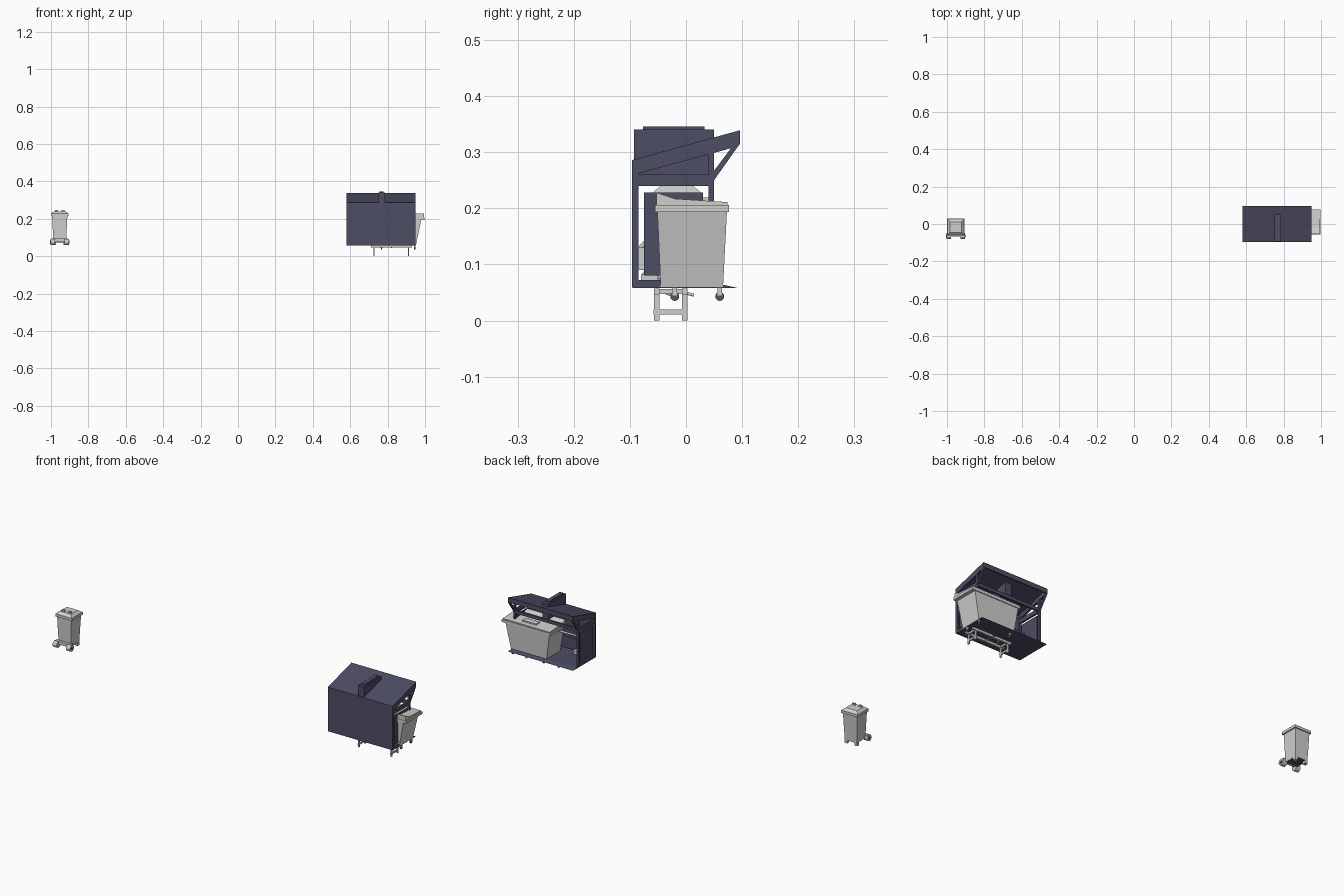
import bpy, bmesh, math
from mathutils import Vector

if "Cube" in bpy.data.objects:
    bpy.data.objects.remove(bpy.data.objects["Cube"])


def material(name, col):
    m = bpy.data.materials.new(name)
    m.diffuse_color = (*col, 1)
    m.use_nodes = True
    m.node_tree.nodes["Principled BSDF"].inputs["Base Color"].default_value = m.diffuse_color
    return m


SLATE = material("slate blue", (0.075, 0.075, 0.13))
GREY = material("light grey", (0.62, 0.62, 0.61))
DARK = material("dark grey", (0.09, 0.09, 0.09))


def finish(name, bm, mat):
    bmesh.ops.recalc_face_normals(bm, faces=bm.faces)
    me = bpy.data.meshes.new(name)
    bm.to_mesh(me)
    bm.free()
    me.materials.append(mat)
    ob = bpy.data.objects.new(name, me)
    bpy.context.collection.objects.link(ob)
    return ob


def loft(name, lower, upper, mat):
    """Solid between two rectangles (x0, x1, y0, y1, z)."""
    bm = bmesh.new()
    rings = []
    for x0, x1, y0, y1, z in (lower, upper):
        rings.append([bm.verts.new(p) for p in
                      ((x0, y0, z), (x1, y0, z), (x1, y1, z), (x0, y1, z))])
    a, b = rings
    bm.faces.new(a)
    bm.faces.new(b)
    for i in range(4):
        j = (i + 1) % 4
        bm.faces.new((a[i], a[j], b[j], b[i]))
    return finish(name, bm, mat)


def box(name, x0, x1, y0, y1, z0, z1, mat):
    return loft(name, (x0, x1, y0, y1, z0), (x0, x1, y0, y1, z1), mat)


def extrude_x(name, profile, x0, x1, mat):
    """Solid from a (y, z) profile, extruded along x."""
    bm = bmesh.new()
    f = bm.faces.new([bm.verts.new((x0, y, z)) for y, z in profile])
    r = bmesh.ops.extrude_face_region(bm, geom=[f])
    bmesh.ops.translate(bm, vec=(x1 - x0, 0, 0),
                        verts=[v for v in r["geom"] if isinstance(v, bmesh.types.BMVert)])
    return finish(name, bm, mat)


def wheel(name, x, y, z, radius, width, mat):
    pts = [(y + radius * math.cos(k * math.tau / 16),
            z + radius * math.sin(k * math.tau / 16)) for k in range(16)]
    return extrude_x(name, pts, x - width / 2, x + width / 2, mat)


def tube(name, pts, radius, mat):
    cu = bpy.data.curves.new(name, "CURVE")
    cu.dimensions = "3D"
    cu.bevel_depth = radius
    cu.bevel_resolution = 1
    sp = cu.splines.new("POLY")
    sp.points.add(len(pts) - 1)
    for p, c in zip(sp.points, pts):
        p.co = (*c, 1)
    cu.materials.append(mat)
    ob = bpy.data.objects.new(name, cu)
    bpy.context.collection.objects.link(ob)


# ---------- shelter ----------
XL, XR = 0.58, 0.95
extrude_x("shelter_floor", [(-.095, .058), (.092, .058), (.065, .064), (-.095, .064)], XL, XR, SLATE)
box("front_wall", XL, XR, -.096, -.09, .06, .283, SLATE)
extrude_x("roof_sheet", [(-.096, .28), (.096, .333), (.096, .339), (-.096, .286)], XL, XR, SLATE)
box("back_beam", XL, XR, .04, .05, .242, .258, SLATE)
extrude_x("roof_back_lip", [(.09, .315), (.096, .315), (.096, .338), (.09, .336)], XL, XR, SLATE)

T = .01
for side, x0 in (("left", XL), ("right", XR - T)):
    x1 = x0 + T
    box(side + "_front_post", x0, x1, -.095, -.085, .06, .28, SLATE)
    box(side + "_back_post", x0, x1, .04, .05, .06, .26, SLATE)
    box(side + "_top_rail", x0, x1, -.085, .04, .24, .26, SLATE)
    box(side + "_bottom_rail", x0, x1, -.085, .04, .06, .072, SLATE)
    box(side + "_inset_panel", x0 + .003, x1 - .003, -.075, .03, .08, .228, SLATE)
    extrude_x(side + "_roof_beam", [(-.095, .262), (-.085, .262), (.08, .307), (.096, .314),
                                    (.096, .338), (-.095, .285)], x0, x1, SLATE)
    extrude_x(side + "_roof_strut", [(.05, .25), (.096, .315), (.08, .307), (.05, .267)],
              x0, x1, SLATE)
    box(side + "_strut_post", x0, x1, .04, .05, .26, .3, SLATE)

# duct standing through the middle of the roof
box("roof_duct", .75, .785, -.093, .05, .26, .34, SLATE)
box("roof_duct_cap", .757, .778, -.077, .033, .34, .346, SLATE)

# ---------- large container ----------
loft("container_body", (.75, .952, -.045, .066, .06), (.73, .98, -.051, .073, .195), GREY)
box("container_rim", .722, .998, -.055, .077, .193, .206, GREY)
extrude_x("container_lid", [(-.053, .206), (.074, .206), (.074, .211), (-.02, .217), (-.053, .228)],
          .726, .994, GREY)
box("lid_plate", .82, .9, .02, .05, .211, .219, GREY)
for x in (.768, .945):
    for y in (-.02, .06):
        box("caster_fork", x - .005, x + .005, y - .004, y + .004, .045, .062, GREY)
        wheel("caster_wheel", x, y, .043, .008, .006, DARK)

# ---------- lifting stand below the floor ----------
for y in (-.052, -.002):
    box("stand_long_rail", .71, .93, y - .005, y + .005, .046, .057, GREY)
    for x in (.727, .912):
        box("stand_leg", x - .003, x + .003, y - .005, y + .005, 0, .05, GREY)
for x in (.727, .912):
    box("stand_cross_rail", x - .003, x + .003, -.058, .003, .011, .02, GREY)
    box("stand_top_rail", x - .004, x + .004, -.055, .003, .047, .056, GREY)
tube("stand_arm", [(.82, -.05, .055), (.82, -.03, .047), (.82, -.01, .052), (.82, .014, .045)],
     .003, GREY)

# fittings inside the shelter
box("inner_bracket", .63, .66, -.09, -.074, .09, .13, GREY)
box("inner_crossbar", .60, .73, -.05, -.04, .15, .165, SLATE)
tube("inner_handle", [(.64, -.08, .13), (.66, -.04, .17), (.7, -.02, .18), (.74, -.02, .18)],
     .005, GREY)
box("inner_foot", .62, .68, -.08, -.05, .066, .082, GREY)

# ---------- small wheeled bin ----------
CX = -.953
loft("small_bin_body", (CX - .034, CX + .034, -.052, .018, .075),
     (CX - .041, CX + .041, -.056, .024, .22), GREY)
box("small_bin_rim", CX - .047, CX + .047, -.061, .029, .215, .228, GREY)
loft("small_bin_lid", (CX - .045, CX + .045, -.059, .027, .228),
     (CX - .032, CX + .032, -.045, .012, .24), GREY)
box("small_bin_axle", CX - .045, CX + .045, -.066, -.05, .078, .094, GREY)
for s in (-1, 1):
    wheel("small_bin_wheel", CX + s * .038, -.064, .076, .016, .024, GREY)
    wheel("small_bin_hub", CX + s * .0505, -.064, .076, .007, .002, DARK)
    box("small_bin_foot", CX + s * .028 - .008, CX + s * .028 + .008, .002, .018, .06, .076, GREY)
    box("small_bin_lid_grip", CX + s * .018 - .008, CX + s * .018 + .008, -.04, -.03, .238, .248, GREY)
box("small_bin_base", CX - .03, CX + .03, -.048, .014, .073, .076, DARK)
